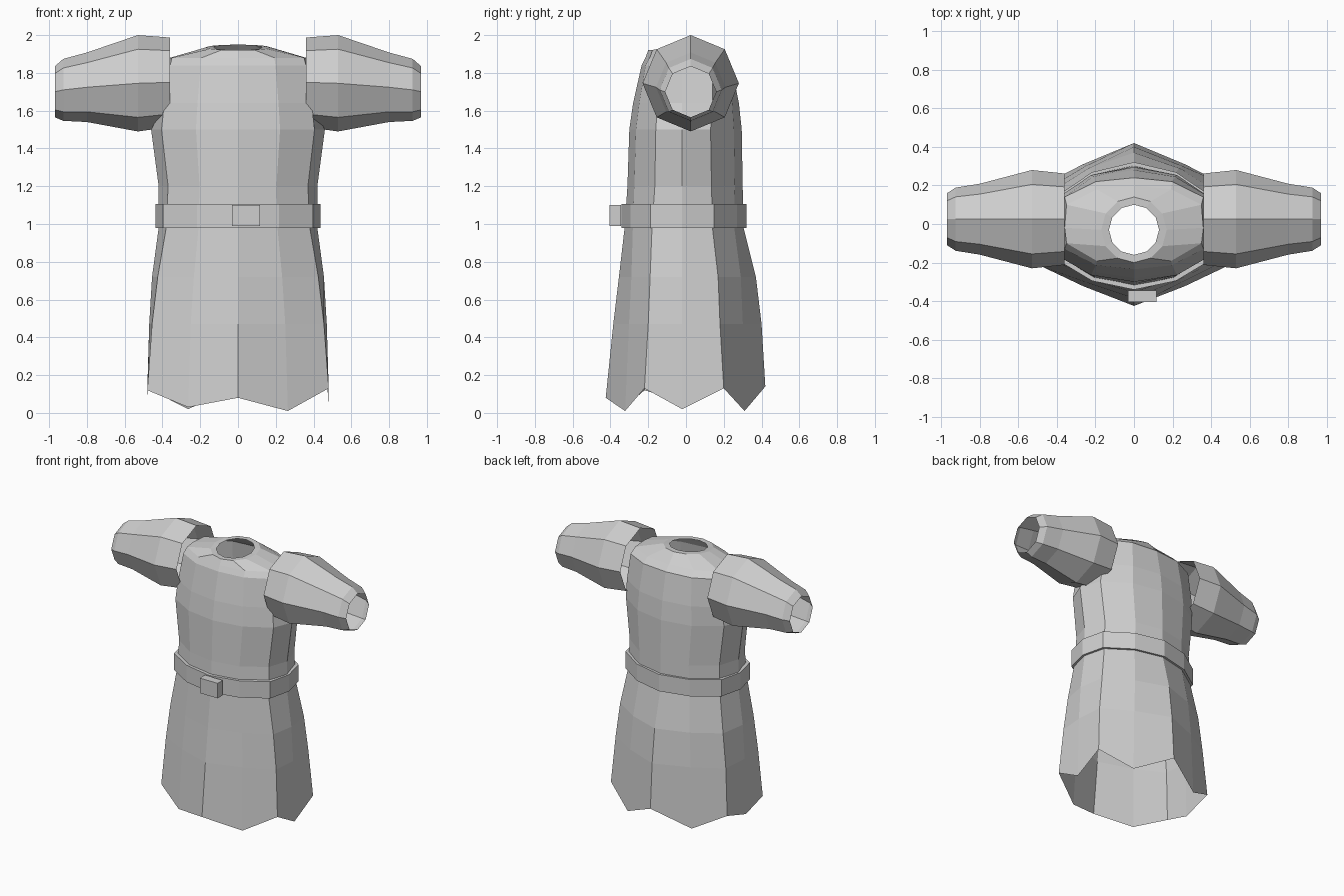
import bpy, bmesh, math

cube = bpy.data.objects.get("Cube")
if cube:
    bpy.data.objects.remove(cube, do_unlink=True)

cloth = bpy.data.materials.new("grey cloth")
cloth.use_nodes = True
GREY = (0.62, 0.62, 0.62, 1)
cloth.diffuse_color = GREY
cloth.node_tree.nodes["Principled BSDF"].inputs["Base Color"].default_value = GREY


def loft(name, rings, wrap=False):
    """Skin a list of closed rings; wrap joins the last ring to the first."""
    bm = bmesh.new()
    loops = [[bm.verts.new(p) for p in ring] for ring in rings]
    n = len(loops[0])
    pairs = list(zip(loops, loops[1:]))
    if wrap:
        pairs.append((loops[-1], loops[0]))
    for low, high in pairs:
        for i in range(n):
            j = (i + 1) % n
            bm.faces.new((low[i], low[j], high[j], high[i]))
    mesh = bpy.data.meshes.new(name)
    bm.to_mesh(mesh)
    bm.free()
    mesh.materials.append(cloth)
    obj = bpy.data.objects.new(name, mesh)
    bpy.context.collection.objects.link(obj)
    return obj


def body_ring(z, corner_x, side_x, front, back, corner_f, corner_b, bulge, grow=0):
    """Twelve-point section, counter-clockwise from the front centre."""
    cx, sx = corner_x + grow, side_x + grow
    f, b = front - grow, back + grow
    cf, cb = corner_f - grow / 2, corner_b + grow / 2
    mx = cx * 0.55
    mf, mb = cf + (f - cf) * bulge, cb + (b - cb) * bulge
    right = [(mx, mf), (cx, cf), (sx, -0.02), (cx, cb), (mx, mb)]
    left = [(-x, y) for x, y in reversed(right)]
    return [(x, y, z) for x, y in [(0, f)] + right + [(0, b)] + left]


def neck_ring(radius, z, tilt):
    """Ring around the neck, higher at the back."""
    ring = []
    for i in range(12):
        a = math.tau * i / 12 - math.pi / 2
        ring.append((radius * math.cos(a), radius * math.sin(a) - 0.03,
                     z + tilt * math.sin(a)))
    return ring


# Tunic: scalloped hem, flared skirt, chest, shoulders and collar
hem = body_ring(0, 0.48, 0.48, -0.425, 0.42, -0.22, 0.2, 0.5)
hem_heights = [0.08, 0.01, 0.13, 0.02, 0.13, 0.01,
               0.14, 0.02, 0.13, 0.06, 0.12, 0.03]
hem = [(x, y, h) for (x, y, _), h in zip(hem, hem_heights)]
sections = [
    (0.47, 0.455, 0.47, -0.385, 0.4, -0.2, 0.18, 0.55),
    (0.72, 0.425, 0.455, -0.355, 0.37, -0.19, 0.17, 0.6),
    (0.98, 0.38, 0.42, -0.325, 0.305, -0.18, 0.14, 0.7),
    (1.2, 0.37, 0.42, -0.31, 0.3, -0.165, 0.135, 0.75),
    (1.5, 0.405, 0.46, -0.3, 0.295, -0.16, 0.13, 0.75),
    (1.64, 0.39, 0.385, -0.28, 0.28, -0.15, 0.14, 0.75),
    (1.84, 0.36, 0.36, -0.235, 0.24, -0.13, 0.14, 0.8),
]
shoulder = body_ring(1.88, 0.35, 0.36, -0.215, 0.2, -0.1, 0.1, 0.8)
collar = [neck_ring(0.17, 1.935, 0.015), neck_ring(0.13, 1.935, 0.015)]
loft("tunic", [hem] + [body_ring(*s) for s in sections] + [shoulder] + collar)

# Belt: a closed band around the waist
waist = sections[2][1:]
loft("belt", [body_ring(z, *waist, grow=g) for z, g in
              ((0.98, -0.012), (0.98, 0.016), (1.105, 0.016), (1.105, -0.012))],
     wrap=True)

# Buckle: a small block on the belt
bpy.ops.mesh.primitive_cube_add(size=1, location=(0.042, -0.375, 1.045))
buckle = bpy.context.object
buckle.name = "buckle"
buckle.scale = (0.147, 0.06, 0.112)
buckle.data.materials.append(cloth)

# Sleeves: open octagonal tubes, (distance, radius, height) along the arm
profile = [(0.36, 0.237, 1.75), (0.53, 0.255, 1.745), (0.8, 0.184, 1.724),
           (0.925, 0.164, 1.71), (0.97, 0.135, 1.7)]
for name, side in (("left_sleeve", 1), ("right_sleeve", -1)):
    rings = []
    for x, r, z in profile:
        angles = [side * math.tau * i / 8 for i in range(8)]
        rings.append([(side * x, 0.025 + r * math.cos(a), z + r * math.sin(a))
                      for a in angles])
    loft(name, rings)
